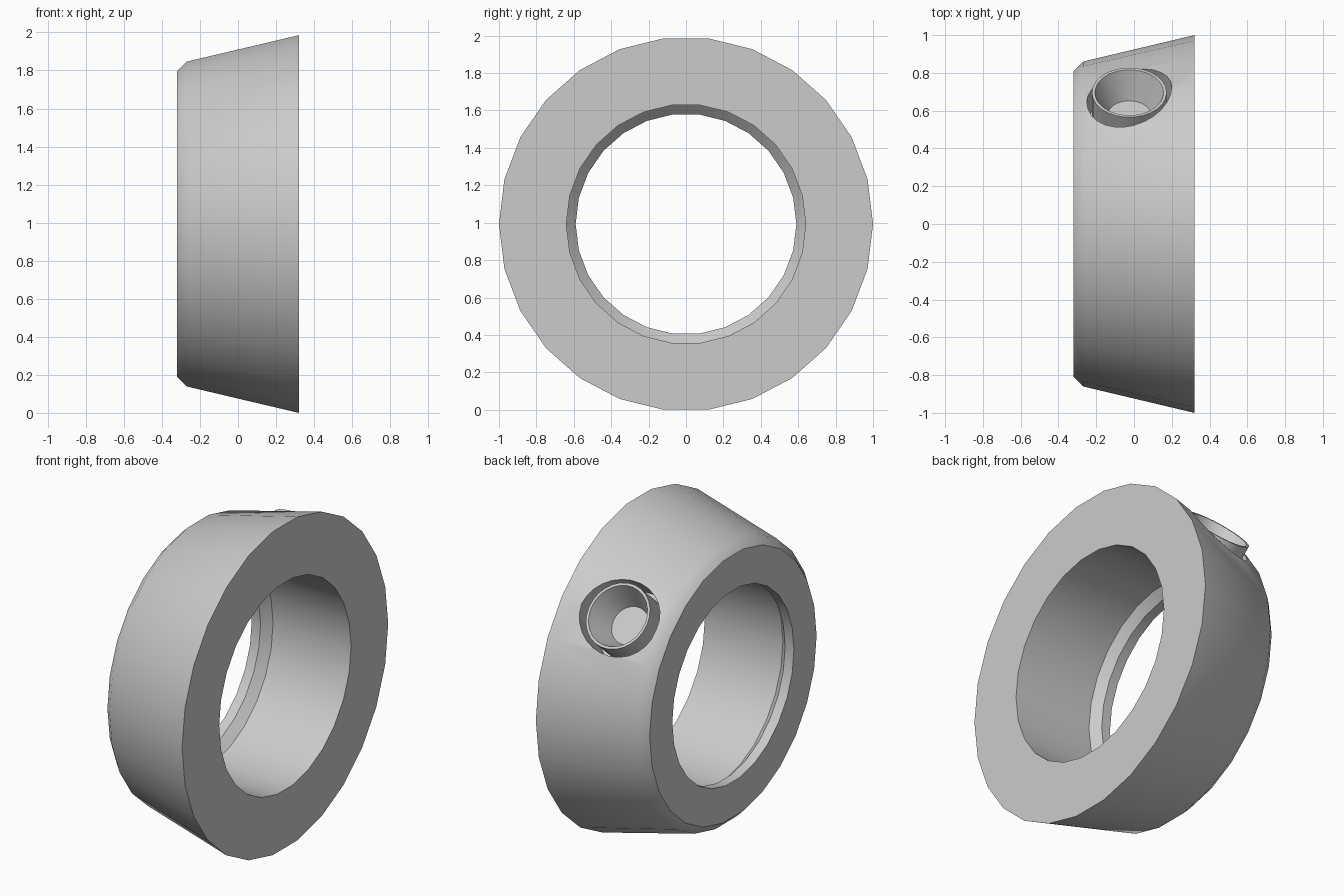
import bpy, bmesh, math
from mathutils import Matrix, Vector

if "Cube" in bpy.data.objects:
    bpy.data.objects.remove(bpy.data.objects["Cube"])

SIDES = 26
STEP = 2 * math.pi / SIDES
CENTRE_Z = math.cos(STEP / 2)          # the ring rests on a flat facet


def lathe(name, profile, matrix, closed=False):
    """Revolve (radius, height) points about local z; open ends at radius > 0 are capped."""
    bm = bmesh.new()
    rings = [[bm.verts.new((r * math.cos(k * STEP), r * math.sin(k * STEP), h))
              for k in range(SIDES)] for r, h in profile]
    pairs = list(zip(rings, rings[1:]))
    if closed:
        pairs.append((rings[-1], rings[0]))
    for a, b in pairs:
        for k in range(SIDES):
            n = (k + 1) % SIDES
            bm.faces.new((a[k], a[n], b[n], b[k]))
    if not closed:
        bm.faces.new(rings[0])
        bm.faces.new(rings[-1])
    bmesh.ops.recalc_face_normals(bm, faces=bm.faces)
    mesh = bpy.data.meshes.new(name)
    bm.to_mesh(mesh)
    bm.free()
    obj = bpy.data.objects.new(name, mesh)
    obj.matrix_world = matrix
    bpy.context.collection.objects.link(obj)
    return obj


def smooth(obj):
    bpy.ops.object.select_all(action='DESELECT')
    bpy.context.view_layer.objects.active = obj
    obj.select_set(True)
    bpy.ops.object.shade_smooth_by_angle(angle=math.radians(40))


# Local z of the ring runs along world x, local x along world y
ring_frame = Matrix(((0, 0, 1, 0), (1, 0, 0, 0), (0, 1, 0, CENTRE_Z), (0, 0, 0, 1)))
collar = lathe("collar_ring", [(0.81, -0.32), (0.86, -0.27), (1.0, 0.32), (0.64, 0.32),
                               (0.64, -0.21), (0.59, -0.26), (0.59, -0.32)],
               ring_frame, closed=True)

# Screw axis points outwards to the back and up, through a ring vertex
tilt = 3 * STEP
axis = Vector((0, math.cos(tilt), math.sin(tilt)))
screw_frame = (Matrix.Translation((-0.025, 0, CENTRE_Z))
               @ axis.to_track_quat('Z', 'Y').to_matrix().to_4x4())

# Hole for the set screw
cutter = lathe("screw_hole_cutter", [(0.225, 0.70), (0.225, 1.2)], screw_frame)
cutter.hide_render = True
cutter.hide_set(True)
cut = collar.modifiers.new("screw_hole", 'BOOLEAN')
cut.operation = 'DIFFERENCE'
cut.solver = 'EXACT'
cut.object = cutter
bpy.context.view_layer.objects.active = collar
bpy.ops.object.modifier_apply(modifier=cut.name)
bpy.data.objects.remove(cutter)
smooth(collar)

# Set screw with a tapered socket
screw = lathe("set_screw", [(0.198, 0.70), (0.198, 0.93), (0.182, 0.93), (0.115, 0.77)],
              screw_frame)
smooth(screw)
